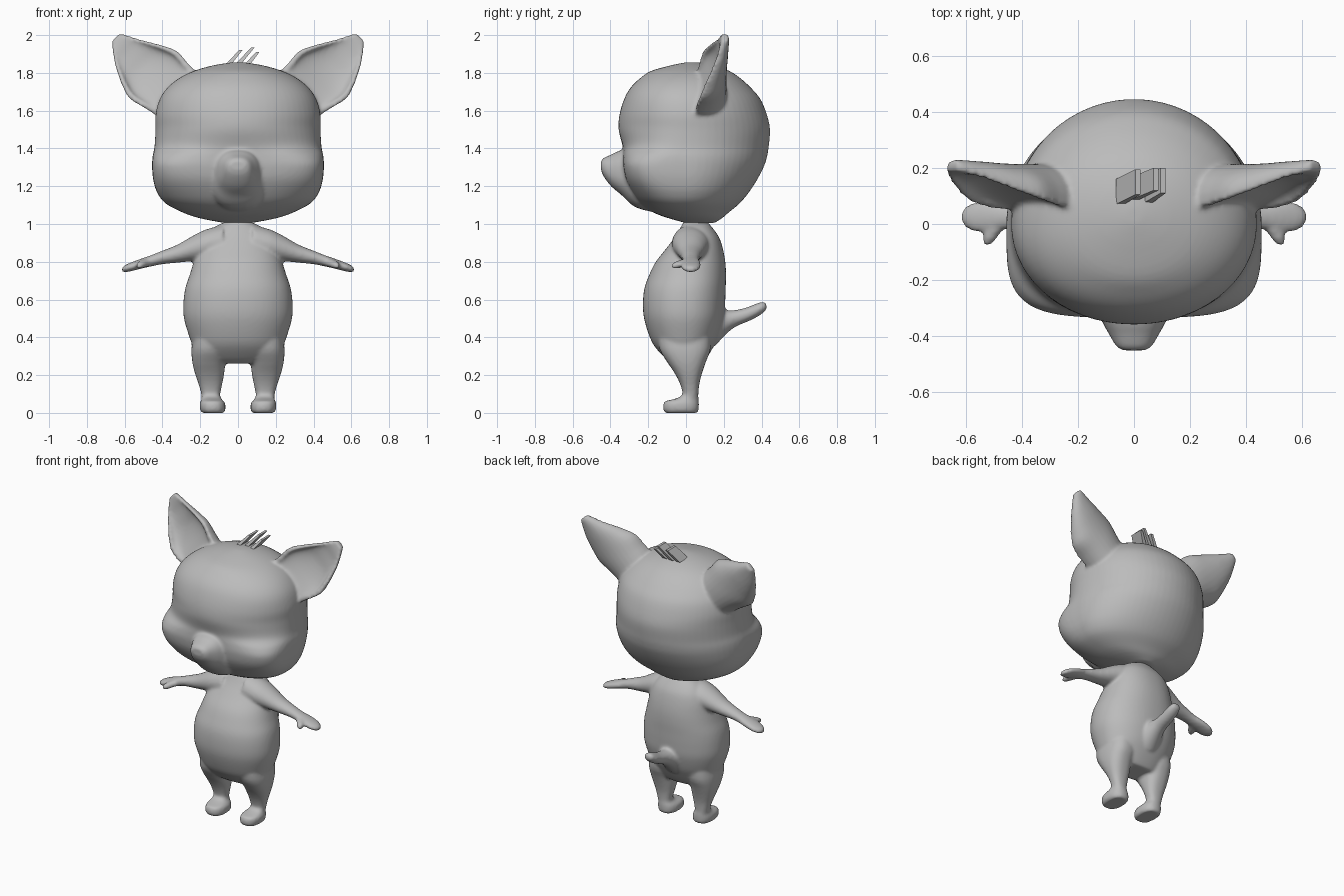
import bpy, bmesh, math
from mathutils import Vector

grey = bpy.data.materials.new("plain grey")
grey.diffuse_color = (0.5, 0.5, 0.5, 1)


def loft(bm, rings):
    """Skin a list of equal-length point rings and cap both ends."""
    vs = [[bm.verts.new(p) for p in r] for r in rings]
    n = len(vs[0])
    for a, b in zip(vs, vs[1:]):
        for i in range(n):
            j = (i + 1) % n
            bm.faces.new((a[i], a[j], b[j], b[i]))
    bm.faces.new(vs[0])
    bm.faces.new(vs[-1])


def loft_pair(bm, rings):
    """Loft on the right and its mirror on the left."""
    loft(bm, rings)
    loft(bm, [[(-p[0], p[1], p[2]) for p in r] for r in rings])


def dense(rows, k=4):
    """Smooth in-between rows on a Catmull-Rom curve."""
    out = []
    for i in range(len(rows) - 1):
        quad = [rows[max(i - 1, 0)], rows[i], rows[i + 1], rows[min(i + 2, len(rows) - 1)]]
        for j in range(k):
            t = j / k
            out.append([b + .5 * t * (c - a + t * (2 * a - 5 * b + 4 * c - d
                                                   + t * (3 * (b - c) + d - a)))
                        for a, b, c, d in zip(*quad)])
    return out + [rows[-1]]


def power(v, n):
    return math.copysign(abs(v) ** (2 / n), v)


def slab(z, xc, hw, yf, yb, yc, nf=2.0, nb=2.0, seg=64):
    """Horizontal ring with separately shaped front and back halves."""
    pts = []
    for i in range(seg):
        a = 2 * math.pi * (i + 0.5) / seg
        c, s = math.cos(a), math.sin(a)
        n = nb if s > 0 else nf
        d = (yb - yc) if s > 0 else (yc - yf)
        pts.append((xc + hw * power(c, n), yc + d * power(s, n), z))
    return pts


def oval(c, u, v, n=2.0, seg=28):
    c, u, v = Vector(c), Vector(u), Vector(v)
    return [c + u * power(math.cos(2 * math.pi * i / seg), n)
            + v * power(math.sin(2 * math.pi * i / seg), n) for i in range(seg)]


def finish(name, bm, voxel=None, smooth=0):
    bmesh.ops.recalc_face_normals(bm, faces=bm.faces)
    me = bpy.data.meshes.new(name)
    bm.to_mesh(me)
    bm.free()
    me.materials.append(grey)
    ob = bpy.data.objects.new(name, me)
    bpy.context.collection.objects.link(ob)
    if voxel:  # fuse the overlapping parts into one soft skin
        r = ob.modifiers.new("fuse", "REMESH")
        r.mode = "VOXEL"
        r.voxel_size = voxel
        r.use_smooth_shade = True
        s = ob.modifiers.new("soften", "SMOOTH")
        s.factor = 0.5
        s.iterations = smooth
    return ob


# ---- head: skull with square cheeks, muzzle and ears
bm = bmesh.new()
skull = [  # z, half width, front y, back y, centre y, front squareness
    (1.005, .07, .00, .15, .07, 2), (1.03, .20, -.09, .19, .04, 2.1),
    (1.06, .29, -.17, .225, .02, 2.3), (1.11, .385, -.24, .285, 0, 2.7),
    (1.17, .43, -.285, .335, 0, 3.2), (1.24, .45, -.32, .38, 0, 3.8),
    (1.31, .455, -.333, .415, 0, 4.1), (1.36, .452, -.333, .43, 0, 3.4),
    (1.41, .442, -.335, .438, 0, 2.4), (1.50, .437, -.357, .445, 0, 2.05),
    (1.58, .436, -.352, .428, 0, 2.05), (1.66, .415, -.328, .395, 0, 2.1),
    (1.72, .375, -.295, .345, 0, 2.1), (1.77, .315, -.245, .29, .01, 2.1),
    (1.81, .235, -.185, .23, .02, 2), (1.84, .13, -.08, .15, .03, 2),
    (1.856, .03, .00, .06, .03, 2)]
loft(bm, [slab(z, 0, hw, yf, yb, yc, n) for z, hw, yf, yb, yc, n in dense(skull)])

# muzzle
muzzle = [(-.10, 1.22, .16, .17), (-.26, 1.24, .155, .155), (-.34, 1.272, .118, .12),
          (-.395, 1.283, .088, .085), (-.435, 1.30, .064, .05), (-.45, 1.31, .042, .025)]
loft(bm, [oval((0, y, z), (rx, 0, 0), (0, 0, rz), 2.4) for y, z, rx, rz in dense(muzzle)])

# ears: hollow crescents leaning out at 45 degrees
ears = [  # x+z along the ear, inner reach, outer reach, inner and outer rim y, back y, hollow
    (1.84, .13, .13, .05, .04, .22, 0), (2.02, .163, .15, .06, .05, .215, 0),
    (2.12, .168, .165, .07, .055, .215, .2), (2.24, .172, .185, .09, .075, .215, .42),
    (2.34, .14, .165, .115, .10, .218, .5), (2.42, .108, .14, .138, .125, .222, .42),
    (2.50, .075, .11, .16, .15, .225, .3), (2.57, .05, .075, .175, .17, .228, .1),
    (2.635, .025, .04, .19, .188, .23, 0)]


def ear_ring(s, inner, outer, yi, yo, yb, hollow, n=14):
    pts = []
    for side, scale, depth in ((1, 1, 1), (-1, .84, hollow)):
        for i in range(n + 1):
            a = math.pi * i / n
            w = side * math.cos(a) * scale
            d = (w * inner if w > 0 else w * outer) * math.sqrt(2)
            yf = yo + (yi - yo) * (w + 1) / 2
            y = yf + (yb - yf) * depth * math.sin(a) ** .8
            pts.append(((s - 1.35 - d) / 2, y, (s + 1.35 + d) / 2))
    return pts


loft_pair(bm, [ear_ring(*e) for e in dense(ears, 3)])
finish("head", bm, .01, 6)

# ---- body: torso, legs, arms and tail
bm = bmesh.new()
torso = [  # z, half width, front y, back y
    (.262, .16, -.07, .09), (.29, .20, -.11, .11), (.35, .237, -.165, .145),
    (.41, .26, -.195, .175), (.50, .286, -.222, .20), (.58, .289, -.228, .207),
    (.66, .279, -.22, .21), (.73, .256, -.195, .212), (.80, .234, -.16, .208),
    (.87, .21, -.105, .195), (.93, .178, -.06, .175), (.98, .13, -.03, .14),
    (1.015, .06, -.01, .11)]
loft(bm, [slab(z, 0, hw, yf, yb, (yf + yb) / 2, 2.2, 2.2) for z, hw, yf, yb in dense(torso)])

# legs and feet
legs = [  # z, inner x, outer x, front y, back y
    (0, .075, .19, -.11, .06), (.015, .067, .2, -.12, .067), (.045, .067, .203, -.12, .068),
    (.062, .075, .198, -.11, .068), (.074, .088, .193, -.06, .066),
    (.095, .095, .193, -.02, .065), (.15, .084, .208, -.03, .07), (.21, .073, .228, -.06, .085),
    (.27, .066, .242, -.10, .105), (.34, .05, .246, -.14, .13), (.44, .05, .235, -.15, .13)]
loft_pair(bm, [slab(z, (a + b) / 2, (b - a) / 2, f, k, (f + k) / 2, 2.4, 2.4)
               for z, a, b, f, k in dense(legs, 3)])

# arms, hands and thumbs
arms = [  # x, centre z, y radius, z radius
    (.08, .90, .10, .095), (.17, .888, .097, .083), (.24, .87, .08, .067),
    (.32, .843, .06, .048), (.40, .823, .047, .036), (.46, .805, .045, .03),
    (.52, .788, .055, .026), (.57, .772, .052, .023), (.60, .763, .036, .018),
    (.615, .758, .018, .01)]
loft_pair(bm, [oval((x, .025, z), (0, ry, 0), (0, 0, rz)) for x, z, ry, rz in dense(arms, 3)])
thumb = [(.46, .02, .80, .02), (.50, -.025, .79, .022), (.52, -.055, .782, .02),
         (.53, -.075, .777, .01)]
loft_pair(bm, [oval((x, y, z), (r, r * .5, 0), (0, 0, r)) for x, y, z, r in thumb])

# tail
tail = [(.12, .46, .10, .10), (.19, .485, .07, .065), (.25, .50, .05, .042),
        (.32, .52, .045, .034), (.38, .547, .042, .03), (.415, .567, .032, .022),
        (.425, .574, .015, .01)]
loft(bm, [oval((0, y, z), (rx, 0, 0), (0, -rz * .4, rz)) for y, z, rx, rz in dense(tail, 3)])
finish("body", bm, .01, 5)

# ---- hair tuft: slanted blades on the crown
bm = bmesh.new()
for x, y, dx, h, depth in ((-.065, .07, .07, .075, .09), (-.015, .085, .085, .09, .08),
                           (.035, .075, .06, .065, .09)):
    t = .03
    base = [(x, y, 1.845), (x + t, y, 1.845), (x + t, y + depth, 1.845), (x, y + depth, 1.845)]
    loft(bm, [base, [(px + dx - (.012 if i in (1, 2) else 0), py + .035, pz + h)
                     for i, (px, py, pz) in enumerate(base)]])
finish("hair_tuft", bm)
